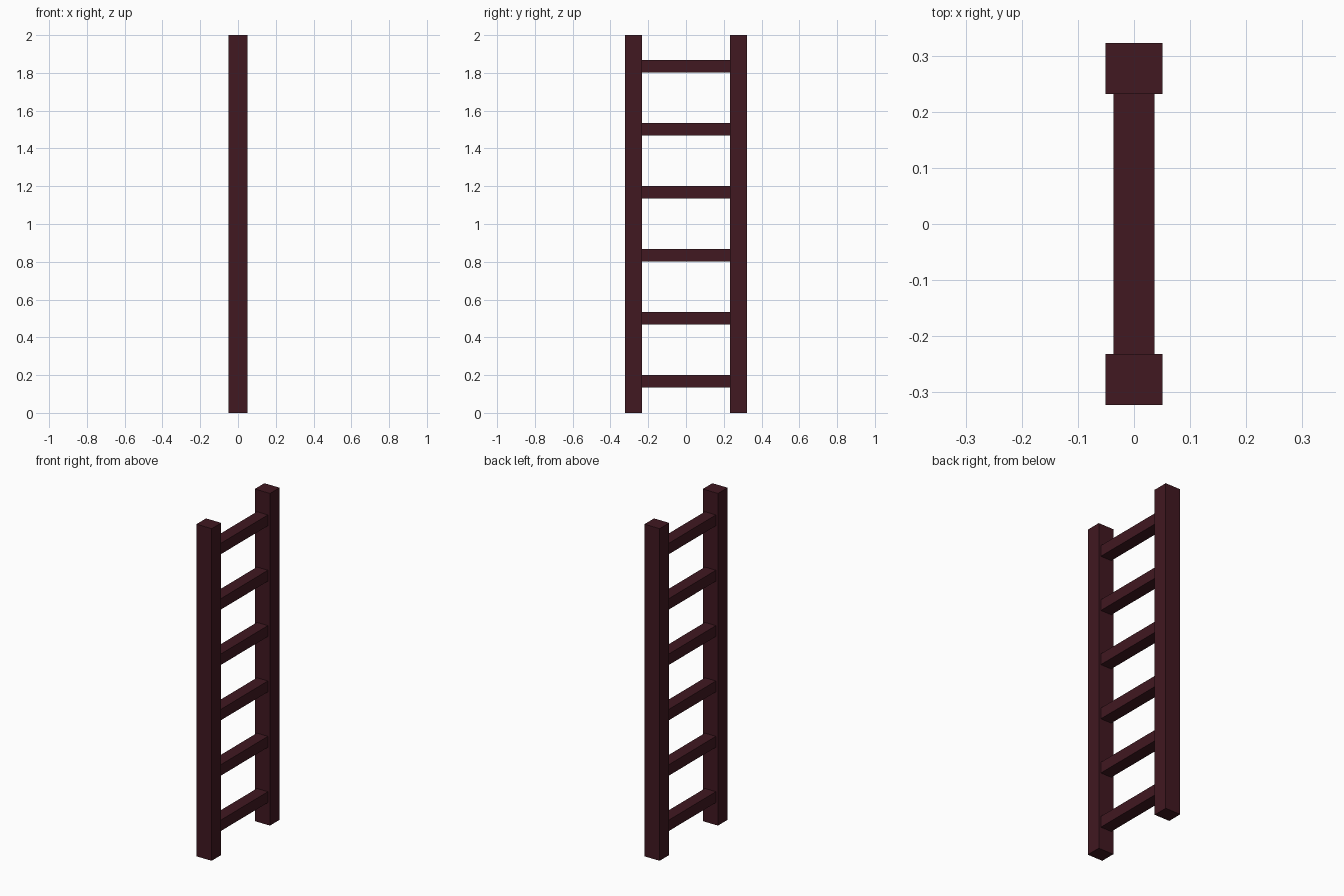
import bpy

if "Cube" in bpy.data.objects:
    bpy.data.objects.remove(bpy.data.objects["Cube"])

wood = bpy.data.materials.new("dark_red_wood")
wood.diffuse_color = (0.052, 0.009, 0.015, 1)
wood.use_nodes = True
wood.node_tree.nodes["Principled BSDF"].inputs["Base Color"].default_value = wood.diffuse_color


def box(name, centre, size):
    bpy.ops.mesh.primitive_cube_add(size=1, location=centre)
    ob = bpy.context.object
    ob.name = name
    ob.scale = size
    bpy.ops.object.transform_apply(location=False, rotation=False, scale=True)
    ob.data.materials.append(wood)
    return ob


# Two upright rails
for side, name in ((-1, "front_rail"), (1, "back_rail")):
    box(name, (0, side * 0.2775, 1), (0.101, 0.091, 2))

# Six evenly spaced rungs, ends flush with the rails
for i in range(6):
    box(f"rung_{i + 1}", (0, 0, 0.1675 + i / 3), (0.073, 0.464, 0.066))
